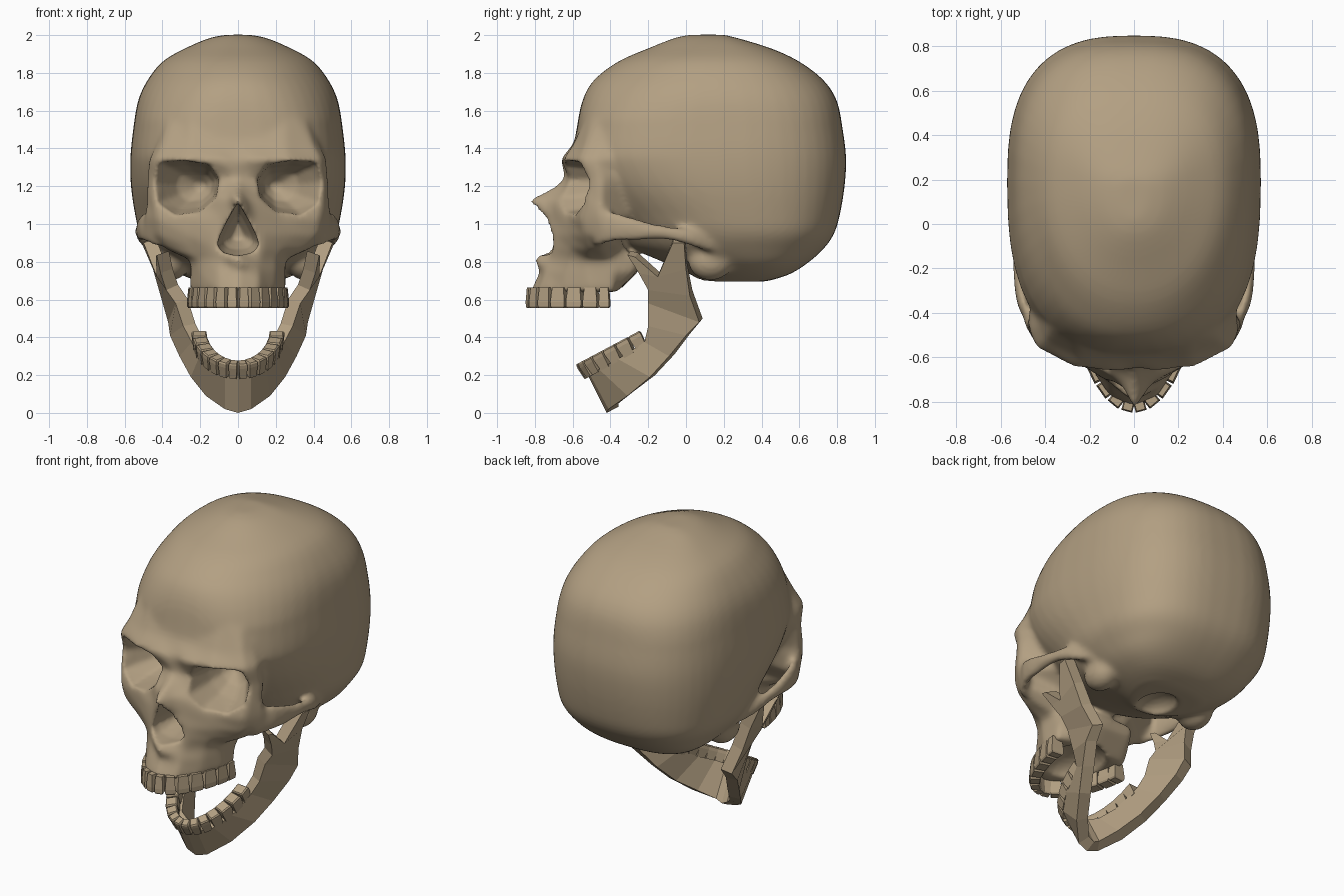
import bpy, bmesh, math
from mathutils import Matrix, Vector

if "Cube" in bpy.data.objects:
    bpy.data.objects.remove(bpy.data.objects["Cube"])

bone = bpy.data.materials.new("bone")
bone.diffuse_color = (0.45, 0.35, 0.225, 1)
bone.use_nodes = True
bone.node_tree.nodes["Principled BSDF"].inputs["Base Color"].default_value = bone.diffuse_color


def add_object(name, bm, smooth=False):
    bmesh.ops.recalc_face_normals(bm, faces=bm.faces)
    me = bpy.data.meshes.new(name)
    bm.to_mesh(me)
    bm.free()
    ob = bpy.data.objects.new(name, me)
    bpy.context.collection.objects.link(ob)
    me.materials.append(bone)
    me.polygons.foreach_set("use_smooth", [smooth] * len(me.polygons))
    return ob


def loft(bm, rings):
    """Closed skin through rings that have equal point counts."""
    vs = [[bm.verts.new(p) for p in r] for r in rings]
    n = len(vs[0])
    for a, b in zip(vs, vs[1:]):
        for i in range(n):
            bm.faces.new((a[i], a[(i + 1) % n], b[(i + 1) % n], b[i]))
    bm.faces.new(vs[0])
    bm.faces.new(list(reversed(vs[-1])))


def ball(bm, centre, radii):
    m = Matrix.Translation(centre) @ Matrix.Diagonal((*radii, 1))
    bmesh.ops.create_uvsphere(bm, u_segments=20, v_segments=12, radius=1, matrix=m)


def refine(rows, steps=3):
    """Catmull-Rom rows between the given rows."""
    out = []
    for i in range(len(rows) - 1):
        p0, p1, p2, p3 = (Vector(rows[min(max(i + k, 0), len(rows) - 1)]) for k in (-1, 0, 1, 2))
        for s in range(steps):
            t = s / steps
            out.append(0.5 * (2 * p1 + (p2 - p0) * t + (2 * p0 - 5 * p1 + 4 * p2 - p3) * t ** 2
                              + (3 * p1 - p0 - 3 * p2 + p3) * t ** 3))
    return out + [Vector(rows[-1])]


def braincase_ring(z, yf, yb, w, n=48):
    """Rounded-square outline, rounder at the crown and pinched at the low temples."""
    mid = (yf + yb) / 2 + 0.06
    crown = min(max((z - 1.55) / 0.25, 0), 1)
    front_e = min(max(0.75 + (1.35 - z) * 0.8, 0.75 + 0.2 * crown), 1.0)
    back_e = 0.75 + 0.07 * crown
    pts = []
    for i in range(n):
        a = 2 * math.pi * i / n
        s, c = math.sin(a), math.cos(a)
        e = front_e if c < 0 else back_e
        reach = yb - mid if c > 0 else yf - mid
        pts.append((math.copysign(w * abs(s) ** e, s), mid + reach * abs(c) ** e, z))
    return pts


# braincase: height, front, back, half width
skull_bm = bmesh.new()
loft(skull_bm, [braincase_ring(*r) for r in refine((
    (2.002, 0.02, 0.20, 0.06), (1.985, -0.06, 0.27, 0.15), (1.93, -0.20, 0.45, 0.28),
    (1.86, -0.36, 0.60, 0.40), (1.76, -0.49, 0.73, 0.48), (1.65, -0.55, 0.80, 0.53),
    (1.50, -0.58, 0.83, 0.555), (1.35, -0.60, 0.848, 0.57), (1.20, -0.56, 0.84, 0.567),
    (1.05, -0.45, 0.815, 0.545), (0.95, -0.35, 0.785, 0.52), (0.87, -0.28, 0.73, 0.47),
    (0.79, -0.10, 0.64, 0.40), (0.73, 0.03, 0.54, 0.30), (0.695, 0.08, 0.42, 0.20)))])

# face: height, front centre y, four (x, y) points round the side, then the rear corner
face = (
    (1.65, -0.50, (.10, -.50, .25, -.49, .33, -.43, .36, -.38), (.34, -.2)),
    (1.42, -0.60, (.10, -.60, .25, -.595, .40, -.53, .43, -.45), (.43, -.3)),
    (1.34, -0.65, (.10, -.665, .27, -.65, .44, -.56, .47, -.48), (.46, -.3)),
    (1.24, -0.645, (.07, -.62, .25, -.575, .45, -.515, .48, -.45), (.43, -.32)),
    (1.19, -0.71, (.05, -.66, .20, -.59, .45, -.52, .485, -.45), (.41, -.32)),
    (1.13, -0.845, (.06, -.72, .20, -.61, .45, -.53, .485, -.45), (.39, -.32)),
    (1.03, -0.77, (.09, -.71, .24, -.63, .43, -.56, .50, -.44), (.36, -.3)),
    (0.94, -0.73, (.13, -.70, .26, -.62, .42, -.54, .49, -.43), (.25, -.35)),
    (0.87, -0.74, (.13, -.70, .24, -.61, .37, -.52, .39, -.45), (.22, -.33)),
    (0.81, -0.81, (.11, -.71, .20, -.62, .25, -.53, .25, -.42), (.20, -.25)),
    (0.75, -0.775, (.11, -.74, .20, -.63, .25, -.52, .25, -.38), (.20, -.26)),
    (0.64, -0.83, (.11, -.78, .19, -.65, .255, -.50, .25, -.38), (.18, -.37)))
rings = []
for z, yf, side, rear in face:
    half = list(zip(side[::2], side[1::2])) + [rear]
    loop = [(0, yf)] + half + [(0, rear[1] + 0.01)]
    loop += [(-x, y) for x, y in reversed(half)]
    rings.append([(x, y, z) for x, y in loop])
loft(skull_bm, rings)

# cheek arches and the knobs behind the jaw joints
arch = ((.43, -.48, .98, .11), (.495, -.37, .985, .085), (.515, -.22, .965, .055),
        (.515, -.08, .95, .04), (.495, .05, .92, .05), (.43, .18, .88, .05))
for s in (1, -1):
    loft(skull_bm, [[(s * (x + .03 * math.cos(k * math.pi / 4)), y,
                      z + h * math.sin(k * math.pi / 4)) for k in range(8)]
                    for x, y, z, h in refine(arch, 2)])
    ball(skull_bm, (s * 0.35, 0.13, 0.80), (0.09, 0.12, 0.10))
skull = add_object("skull", skull_bm)

# cutters: eye sockets, nose opening, palate and spine opening
cut = bmesh.new()
socket = ((.095, 1.24), (.15, 1.315), (.28, 1.335), (.41, 1.325), (.445, 1.22),
          (.42, 1.11), (.33, 1.05), (.20, 1.065), (.115, 1.14))


def socket_ring(s, scale, cx, y):
    return [(s * (cx + (x - .27) * scale), y if y else -.66 + (x - .1) * .4,
             1.2 + (z - 1.2) * scale) for x, z in socket]


for s in (1, -1):
    loft(cut, [socket_ring(s, 1.05, .28, -.95), socket_ring(s, 1.0, .27, None),
               socket_ring(s, .82, .255, -.46), socket_ring(s, .55, .23, -.36),
               socket_ring(s, .15, .20, -.30)])
nose = [(0, 1.115), (.055, 1.02), (.095, .94), (.11, .89), (.08, .85), (.02, .835)]
nose += [(-x, z) for x, z in reversed(nose[1:])]
loft(cut, [[(x * k, y, .95 + (z - .95) * k) for x, z in nose]
           for y, k in ((-1, 1), (-.66, 1), (-.52, .75), (-.42, .3))])
ball(cut, (0, -.53, .62), (.17, .21, .11))
ball(cut, (0, .20, .68), (.11, .14, .08))
cutter = add_object("opening_cutter", cut)
cutter.hide_render = True


def modifier(ob, kind, **settings):
    m = ob.modifiers.new(kind.title(), kind)
    for key, value in settings.items():
        setattr(m, key, value)


# fuse the bones, cut the openings, soften the rims
modifier(skull, 'REMESH', mode='VOXEL', voxel_size=0.016)
modifier(skull, 'SMOOTH', factor=0.5, iterations=8)
modifier(skull, 'BOOLEAN', operation='DIFFERENCE', solver='EXACT', object=cutter)
modifier(skull, 'REMESH', mode='VOXEL', voxel_size=0.013)
modifier(skull, 'SMOOTH', factor=0.5, iterations=4)
dg = bpy.context.evaluated_depsgraph_get()
fused = bpy.data.meshes.new_from_object(skull.evaluated_get(dg))
skull.modifiers.clear()
skull.data = fused
fused.materials.clear()
fused.materials.append(bone)
fused.polygons.foreach_set("use_smooth", [True] * len(fused.polygons))
fused.polygons.foreach_set("material_index", [0] * len(fused.polygons))
bpy.data.objects.remove(cutter)

# lower jaw: ribbon of (lower edge, upper edge) stations from chin to joint
jaw = bmesh.new()
stations = (((0, -.42, .0), (0, -.52, .20)), ((.07, -.41, .02), (.07, -.51, .205)),
            ((.17, -.31, .09), (.15, -.46, .23)), ((.25, -.19, .19), (.21, -.36, .285)),
            ((.31, -.09, .30), (.245, -.22, .375)),
            ((.36, .0, .41), (.29, -.20, .46)), ((.37, .07, .48), (.33, -.20, .58)),
            ((.41, .02, .62), (.38, -.20, .65)), ((.45, .0, .76), (.41, -.25, .74)))
rows = [[jaw.verts.new(p) for p in st] for st in stations]
notch = jaw.verts.new((.43, -.15, .72))
head = [jaw.verts.new(p) for p in ((.51, -.01, .90), (.50, -.07, .90))]
spur = [jaw.verts.new(p) for p in ((.435, -.27, .825), (.43, -.31, .835))]
for i, (a, b) in enumerate(zip(rows, rows[1:])):
    extra = [notch] if i == len(rows) - 2 else []
    jaw.faces.new([a[0], b[0]] + extra + [b[1], a[1]])
jaw.faces.new((rows[-1][0], head[0], head[1], notch))
jaw.faces.new((notch, spur[0], spur[1], rows[-1][1]))
me = bpy.data.meshes.new("lower_jaw")
jaw.to_mesh(me)
jaw.free()
me.materials.append(bone)
lower_jaw = bpy.data.objects.new("lower_jaw", me)
bpy.context.collection.objects.link(lower_jaw)
modifier(lower_jaw, 'MIRROR', use_clip=True)
modifier(lower_jaw, 'SOLIDIFY', thickness=0.07, offset=-1)


def teeth(name, frame, rx, ry, power, height, tip):
    """Fourteen tapered blocks round a half-oval; tip is +1 up or -1 down."""
    bm = bmesh.new()
    step = math.pi / 14
    for i in range(14):
        a = -math.pi / 2 + (i + 0.5) * step
        s, c = math.sin(a), math.cos(a)
        tangent = Vector((rx * c, ry * power * c ** (power - 1) * s, 0))
        width = tangent.length * step * 0.95
        depth = 0.05 + 0.03 * abs(s)
        m = (frame @ Matrix.Translation((rx * s, -ry * c ** power, 0))
             @ Matrix.Rotation(math.atan2(tangent.y, tangent.x), 4, 'Z'))
        loft(bm, [[m @ Vector((u * width * k / 2, v * depth * k / 2, tip * h * height))
                   for u, v in ((-1, -1), (1, -1), (1, 1), (-1, 1))]
                  for h, k in ((-.5, .8), (.2, 1), (.42, .97), (.5, .8))])
    return add_object(name, bm)


teeth("upper_teeth", Matrix.Translation((0, -.41, .61)), .23, .41, 1.35, .11, -1)
teeth("lower_teeth", Matrix.Translation((0, -.225, .395))
      @ Matrix.Rotation(math.radians(28), 4, 'X'), .205, .355, 1.1, .09, 1)
